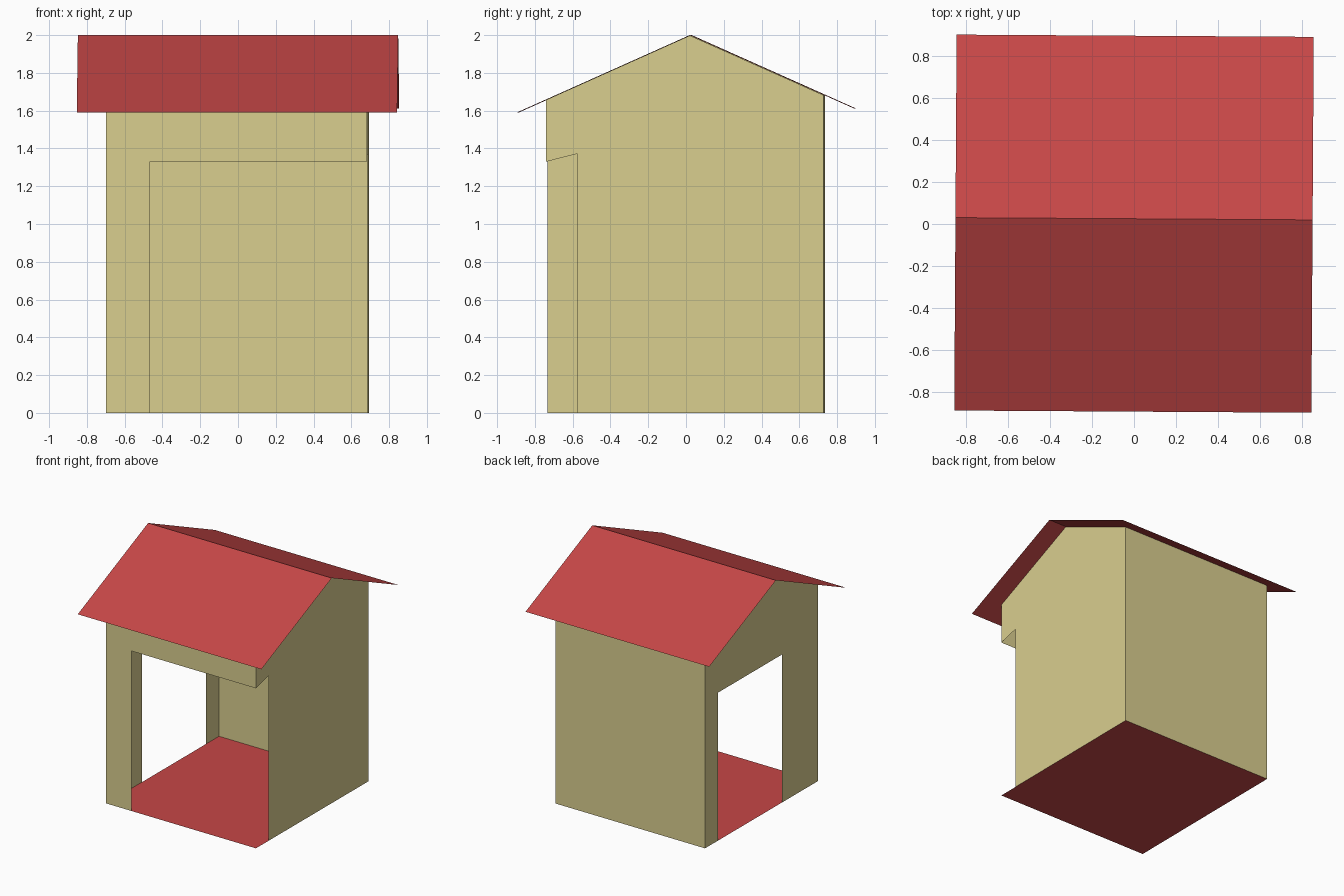
import bpy
import math

if "Cube" in bpy.data.objects:
    bpy.data.objects.remove(bpy.data.objects["Cube"], do_unlink=True)


def make_material(name, rgb):
    mat = bpy.data.materials.new(name)
    mat.use_nodes = True
    colour = (*rgb, 1.0)
    mat.diffuse_color = colour
    mat.node_tree.nodes["Principled BSDF"].inputs["Base Color"].default_value = colour
    return mat


red = make_material("red", (0.565, 0.063, 0.063))
cream = make_material("cream", (0.70, 0.62, 0.275))

TURN = math.radians(-0.36)  # the whole hut sits slightly turned


def panel(name, mat, *outlines):
    """Thin sheet object with one flat face per outline."""
    verts, faces = [], []
    for outline in outlines:
        faces.append(range(len(verts), len(verts) + len(outline)))
        verts.extend(outline)
    mesh = bpy.data.meshes.new(name)
    mesh.from_pydata(verts, [], [list(f) for f in faces])
    mesh.materials.append(mat)
    obj = bpy.data.objects.new(name, mesh)
    obj.rotation_euler.z = TURN
    bpy.context.collection.objects.link(obj)
    return obj


# Main dimensions
left_x, right_x = -0.695, 0.688      # x of the two gable walls
front, back = -0.736, 0.732
ridge_y, ridge_z = 0.025, 2.0
eave_front, eave_front_z = -0.891, 1.59
eave_back, eave_back_z = 0.894, 1.612
roof_half = 0.848
gap = 0.002                          # walls stop just under the roof
lintel = 1.33


def under_roof(y):
    end_y, end_z = (eave_front, eave_front_z) if y < ridge_y else (eave_back, eave_back_z)
    t = (y - ridge_y) / (end_y - ridge_y)
    return ridge_z + t * (end_z - ridge_z) - gap


front_top, back_top = under_roof(front), under_roof(back)
gable_top = [(back, back_top), (ridge_y, ridge_z - gap), (front, front_top)]

# Floor
panel("floor", red, [(left_x, front, 0), (right_x, front, 0),
                     (right_x, back, 0), (left_x, back, 0)])

# Front wall: narrow post on one side and a lintel over the wide opening
post = -0.46
front_outline = [(left_x, 0), (post, 0), (post, lintel), (right_x, lintel),
                 (right_x, front_top), (left_x, front_top)]
panel("front_wall", cream, [(x, front, z) for x, z in front_outline])

# Back wall: solid
panel("back_wall", cream, [(right_x, back, 0), (left_x, back, 0),
                           (left_x, back, back_top), (right_x, back, back_top)])

# Gable wall with the open front corner
notch = -0.57
open_gable = [(notch, 0), (back, 0)] + gable_top + [(front, lintel), (notch, 1.372)]
panel("left_gable_wall", cream, [(right_x, y, z) for y, z in open_gable])

# Gable wall with the doorway
door_front, door_back, door_top = -0.27, 0.56, 1.23
door_gable = [(front, 0), (door_front, 0), (door_front, door_top),
              (door_back, door_top), (door_back, 0), (back, 0)] + gable_top
panel("right_gable_wall", cream, [(left_x, y, z) for y, z in reversed(door_gable)])

# Roof: two overhanging sheets meeting at the ridge
a, b = -roof_half, roof_half
panel("roof", red,
      [(a, eave_front, eave_front_z), (b, eave_front, eave_front_z),
       (b, ridge_y, ridge_z), (a, ridge_y, ridge_z)],
      [(a, ridge_y, ridge_z), (b, ridge_y, ridge_z),
       (b, eave_back, eave_back_z), (a, eave_back, eave_back_z)])
